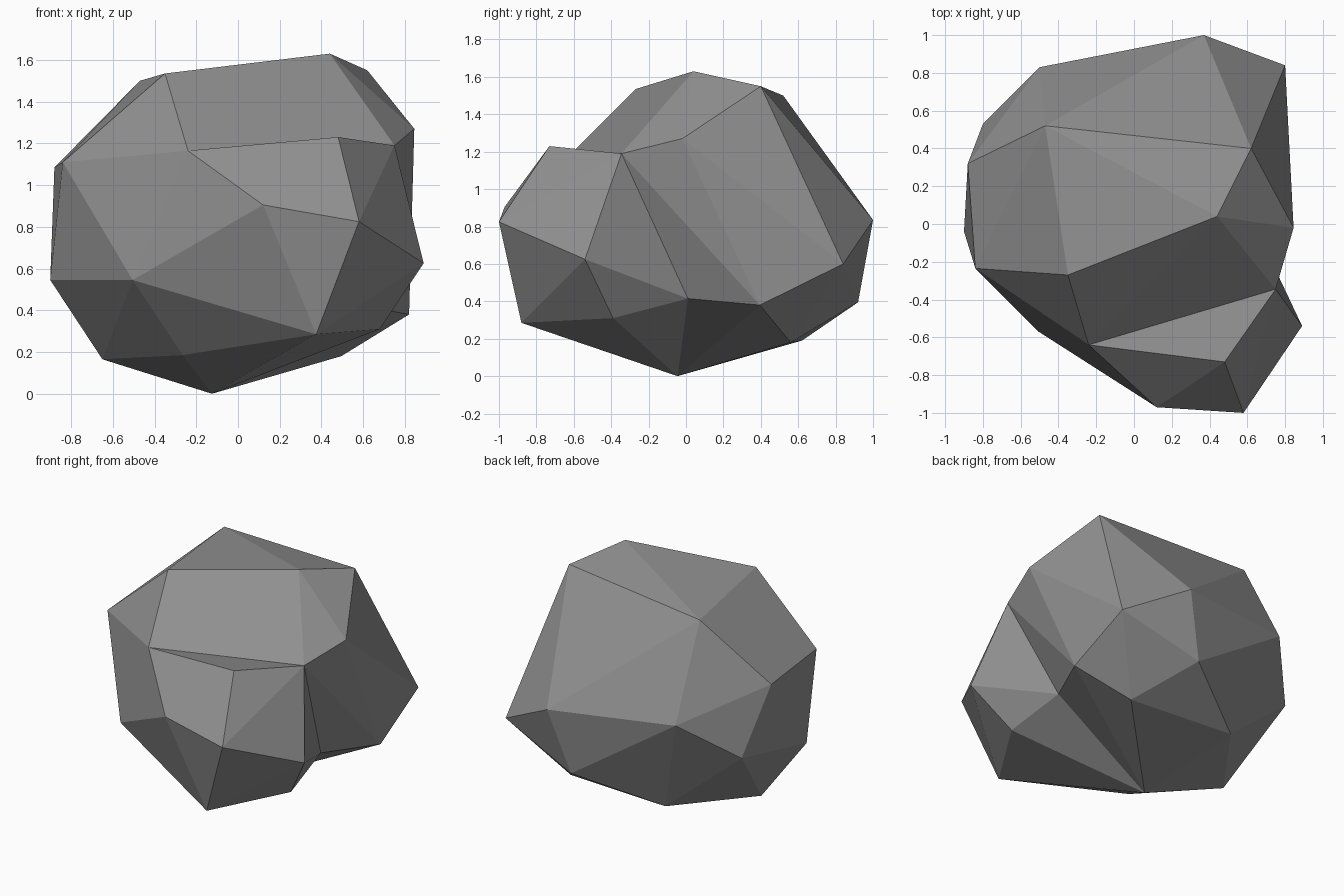
import bpy
import bmesh
from mathutils import Vector

default_cube = bpy.data.objects.get("Cube")
if default_cube:
    bpy.data.objects.remove(default_cube, do_unlink=True)

# Corners where the main boulder and the front bulge meet
SEAM = [(-.24, -.64, 1.165), (.75, -.345, 1.19), (.63, .01, .415),
        (-.125, -.045, 0), (-.265, -.365, .185), (-.505, -.57, .545)]

# Corners of the main boulder: crown, sides, underside
CROWN = [(.44, .04, 1.63), (.62, .40, 1.55), (-.35, -.27, 1.535),
         (-.47, .52, 1.50), (.845, -.02, 1.27)]
SIDES = [(.37, 1, .835), (.80, .84, .60), (-.50, .83, .89), (-.80, .53, .63),
         (-.88, .32, 1.085), (-.90, -.04, .545), (-.84, -.235, 1.11)]
UNDERSIDE = [(-.65, .10, .165), (.495, .56, .18), (-.275, .62, .19),
             (.24, .92, .395), (.82, .395, .38)]

# Corners of the bulge at the front
BULGE = [(.48, -.73, 1.23), (.12, -.97, .905), (.58, -1, .825),
         (.89, -.54, .625), (.375, -.88, .285), (.68, -.39, .31)]


def is_seam(vert):
    return any((vert.co - Vector(point)).length < .001 for point in SEAM)


def add_hull(target, points):
    """Wrap points in a faceted hull, open at the seam, and add it to target."""
    part = bmesh.new()
    for point in points:
        part.verts.new(point)
    hull = bmesh.ops.convex_hull(part, input=part.verts[:])
    spare = set(hull["geom_interior"]) | set(hull["geom_unused"])
    bmesh.ops.delete(part, geom=[g for g in spare if isinstance(g, bmesh.types.BMVert)],
                     context="VERTS")
    inner = [face for face in part.faces if all(is_seam(v) for v in face.verts)]
    bmesh.ops.delete(part, geom=inner, context="FACES")
    piece = bpy.data.meshes.new("hull_piece")
    part.to_mesh(piece)
    part.free()
    target.from_mesh(piece)
    bpy.data.meshes.remove(piece)


# Join both hulls into one closed rock
rock = bmesh.new()
add_hull(rock, SEAM + CROWN + SIDES + UNDERSIDE)
add_hull(rock, SEAM + BULGE)
bmesh.ops.remove_doubles(rock, verts=rock.verts[:], dist=.001)
bmesh.ops.holes_fill(rock, edges=[e for e in rock.edges if e.is_boundary], sides=0)
bmesh.ops.triangulate(rock, faces=[f for f in rock.faces if len(f.verts) > 3])
bmesh.ops.recalc_face_normals(rock, faces=rock.faces[:])

mesh = bpy.data.meshes.new("rock")
rock.to_mesh(mesh)
rock.free()
boulder = bpy.data.objects.new("rock", mesh)
bpy.context.collection.objects.link(boulder)

# Stone colour
stone = bpy.data.materials.new("stone_grey")
stone.use_nodes = True
grey = (.28, .28, .28, 1)
stone.diffuse_color = grey
stone.node_tree.nodes["Principled BSDF"].inputs["Base Color"].default_value = grey
mesh.materials.append(stone)
